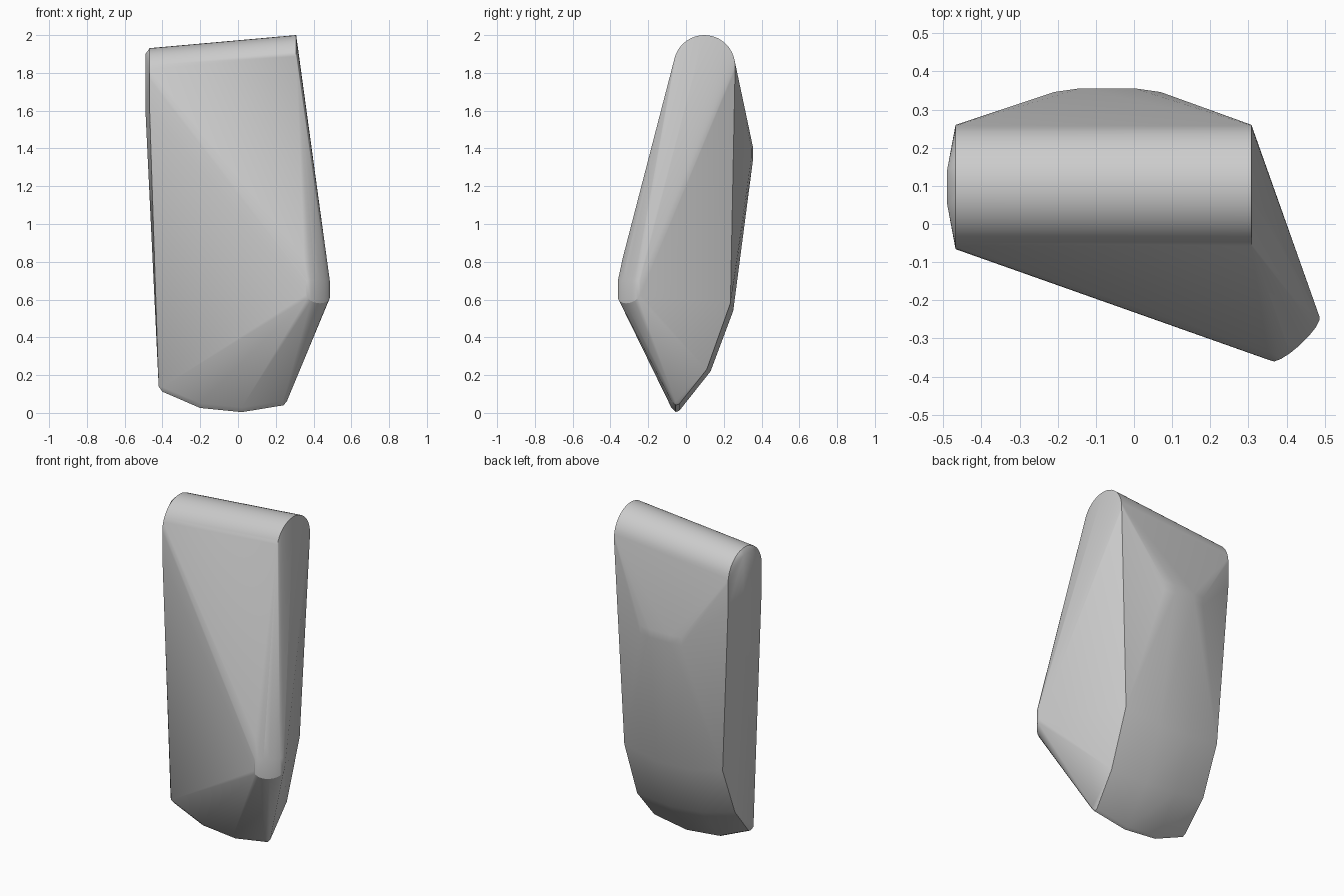
import bpy
import bmesh
from math import sin, cos, pi, radians

cube = bpy.data.objects.get("Cube")
if cube:
    bpy.data.objects.remove(cube, do_unlink=True)

points = []


def add_row(xs, ys, zs):
    """Add one row of skin points."""
    points.extend(zip(xs, ys, zs))


def add_disc(x, y, z, radius, steps=40):
    """Add a round rod end that faces along x."""
    for i in range(steps):
        a = 2 * pi * i / steps
        points.append((x, y + radius * cos(a), z + radius * sin(a)))


# Rounded top edge: a rod between two end discs
top_y, top_r = 0.097, 0.163
add_disc(-0.468, top_y, 1.768, top_r)
add_disc(0.308, top_y, 1.837, top_r)

# Right cap: lower end of the disc and a shallow raised centre
for side in (-1, 1):
    points.append((-0.468, top_y + side * top_r, 1.61))
    for z in (1.6, 1.9):
        points.append((-0.49, top_y + side * 0.045, z))

# Front corner: a narrow rounded nose
for t in range(9):
    a = pi * t / 8
    w = cos(a)
    x, y = 0.422 + 0.064 * w, -0.3 + 0.058 * w
    bulge = 0.018 * sin(a)
    for z in (0.625 - 0.045 * sin(a), 0.70):
        points.append((x + bulge * 0.7, y - bulge, z))
add_row((0.35, 0.40), (-0.335, -0.31), (0.82, 0.82))

# Ridge across the back
for z in (1.35, 1.40):
    add_row((-0.21, -0.14, 0.0, 0.07), (0.346, 0.356, 0.356, 0.346), [z] * 4)

# Rows curving down the back to the bottom edge
columns = (-0.41, -0.2, 0.02, 0.255)
add_row(columns, (0.23, 0.25, 0.25, 0.235), (0.59, 0.55, 0.54, 0.58))
add_row(columns, (0.11, 0.13, 0.13, 0.11), (0.29, 0.24, 0.22, 0.23))

# Thin curved bottom edge, front and back side of its rounding
lip = (0.112, 0.026, 0.004, 0.04)
for y, lift in ((-0.035, 0.008), (-0.055, 0.0), (-0.078, 0.025)):
    add_row((-0.4, -0.2, 0.02, 0.24), [y] * 4, [z + lift for z in lip])
add_row((-0.42, 0.258), (-0.055, -0.055), (0.14, 0.06))

# Wrap the points in one closed skin
bm = bmesh.new()
for p in points:
    bm.verts.new(p)
bmesh.ops.remove_doubles(bm, verts=bm.verts, dist=0.0005)
bmesh.ops.convex_hull(bm, input=bm.verts)
loose = [v for v in bm.verts if not v.link_faces]
bmesh.ops.delete(bm, geom=loose, context='VERTS')
bmesh.ops.dissolve_limit(bm, angle_limit=radians(0.5),
                         verts=bm.verts, edges=bm.edges)
bmesh.ops.recalc_face_normals(bm, faces=bm.faces)

mesh = bpy.data.meshes.new("wedge_body")
bm.to_mesh(mesh)
bm.free()
body = bpy.data.objects.new("wedge_body", mesh)
bpy.context.collection.objects.link(body)

# Plain grey material
grey = bpy.data.materials.new("plain_grey")
grey.use_nodes = True
color = (0.6, 0.6, 0.6, 1.0)
grey.diffuse_color = color
for node in grey.node_tree.nodes:
    if node.type == 'BSDF_PRINCIPLED':
        node.inputs["Base Color"].default_value = color
mesh.materials.append(grey)

# Smooth shading with sharp creases kept
bpy.ops.object.select_all(action='DESELECT')
body.select_set(True)
bpy.context.view_layer.objects.active = body
bpy.ops.object.shade_smooth_by_angle(angle=radians(30))
